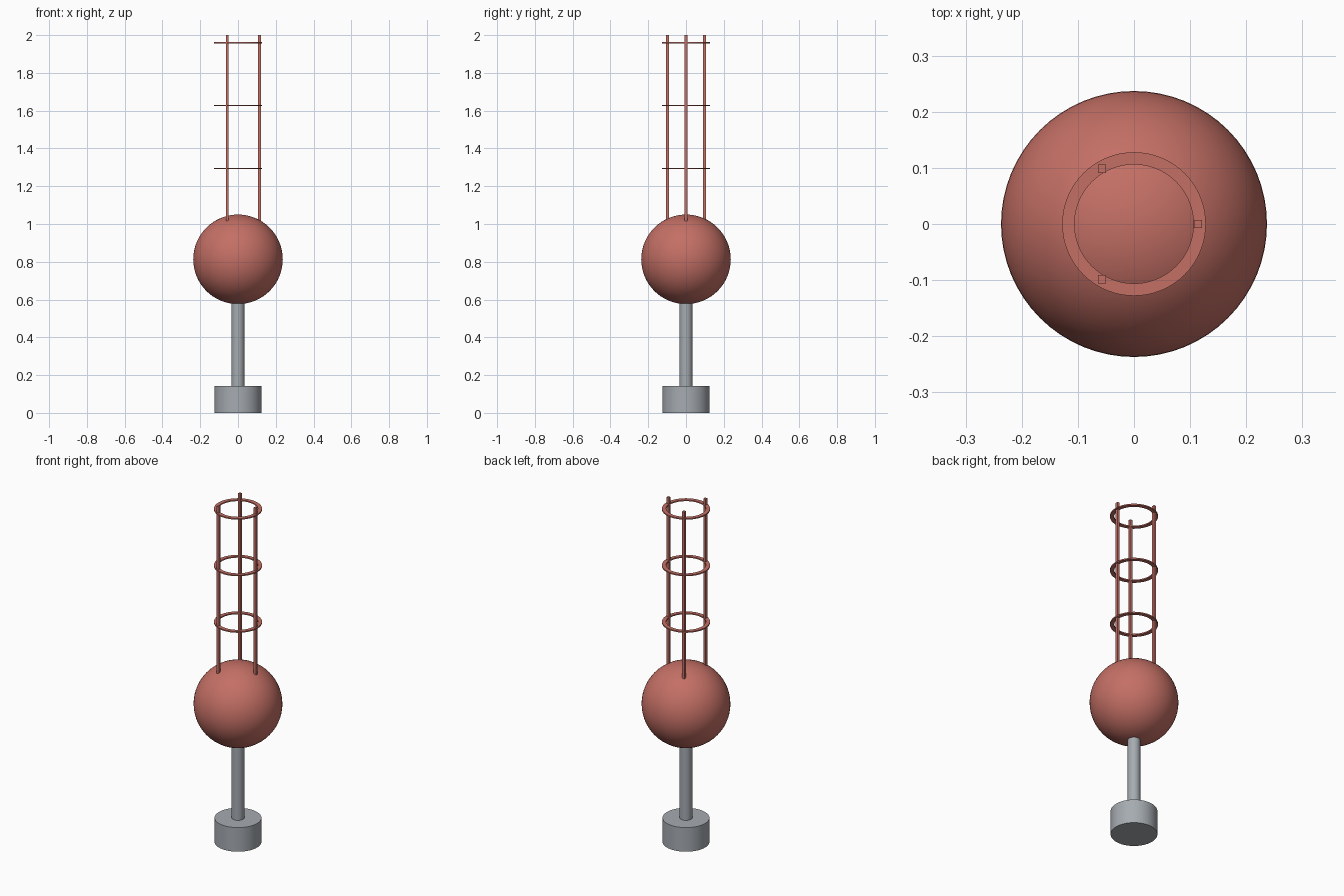
import bpy, bmesh, math
from mathutils import Matrix

if "Cube" in bpy.data.objects:
    bpy.data.objects.remove(bpy.data.objects["Cube"])


def material(name, rgb):
    m = bpy.data.materials.new(name)
    m.diffuse_color = (*rgb, 1)
    m.use_nodes = True
    m.node_tree.nodes["Principled BSDF"].inputs["Base Color"].default_value = m.diffuse_color
    return m


RED = material("dull_red", (0.55, 0.16, 0.13))
GREY = material("steel_grey", (0.38, 0.41, 0.44))


def add_object(name, bm, mat, smooth=True):
    bmesh.ops.recalc_face_normals(bm, faces=bm.faces)
    mesh = bpy.data.meshes.new(name)
    bm.to_mesh(mesh)
    bm.free()
    mesh.materials.append(mat)
    obj = bpy.data.objects.new(name, mesh)
    bpy.context.collection.objects.link(obj)
    if smooth:
        bpy.context.view_layer.objects.active = obj
        obj.select_set(True)
        bpy.ops.object.shade_smooth_by_angle(angle=math.radians(35))
        obj.select_set(False)


def cylinder(name, radius, z0, z1, mat, sides=48):
    bm = bmesh.new()
    bmesh.ops.create_cone(bm, cap_ends=True, segments=sides, radius1=radius, radius2=radius,
                          depth=z1 - z0, matrix=Matrix.Translation((0, 0, (z0 + z1) / 2)))
    add_object(name, bm, mat)


def flat_ring(name, inner, outer, z, thick, mat, sides=64):
    # rectangular section swept around the vertical axis
    bm = bmesh.new()
    h = thick / 2
    section = [(inner, z - h), (outer, z - h), (outer, z + h), (inner, z + h)]
    loops = []
    for i in range(sides):
        a = math.tau * i / sides
        loops.append([bm.verts.new((r * math.cos(a), r * math.sin(a), zz)) for r, zz in section])
    for i in range(sides):
        p, q = loops[i], loops[(i + 1) % sides]
        for k in range(4):
            n = (k + 1) % 4
            bm.faces.new((p[k], q[k], q[n], p[n]))
    add_object(name, bm, mat)


# Pedestal and post
cylinder("base", 0.125, 0, 0.142, GREY)
cylinder("post", 0.034, 0.142, 0.6, GREY)

# Ball
bm = bmesh.new()
bmesh.ops.create_uvsphere(bm, u_segments=64, v_segments=32, radius=0.237,
                          matrix=Matrix.Translation((0, 0, 0.813)))
add_object("ball", bm, RED)

# Three square upright rods
ROD_BOTTOM, ROD_TOP, ROD_WIDTH, ROD_RADIUS = 1.0, 2.0, 0.015, 0.114
for i in range(3):
    a = math.tau * i / 3
    bm = bmesh.new()
    place = Matrix.Translation((ROD_RADIUS * math.cos(a), ROD_RADIUS * math.sin(a),
                                (ROD_BOTTOM + ROD_TOP) / 2))
    size = Matrix.Diagonal((ROD_WIDTH, ROD_WIDTH, ROD_TOP - ROD_BOTTOM, 1))
    bmesh.ops.create_cube(bm, size=1, matrix=place @ size)
    add_object(f"rod_{i + 1}", bm, RED, smooth=False)

# Three flat hoops
for i, z in enumerate((1.294, 1.627, 1.96)):
    flat_ring(f"hoop_{i + 1}", 0.106, 0.128, z, 0.007, RED)
